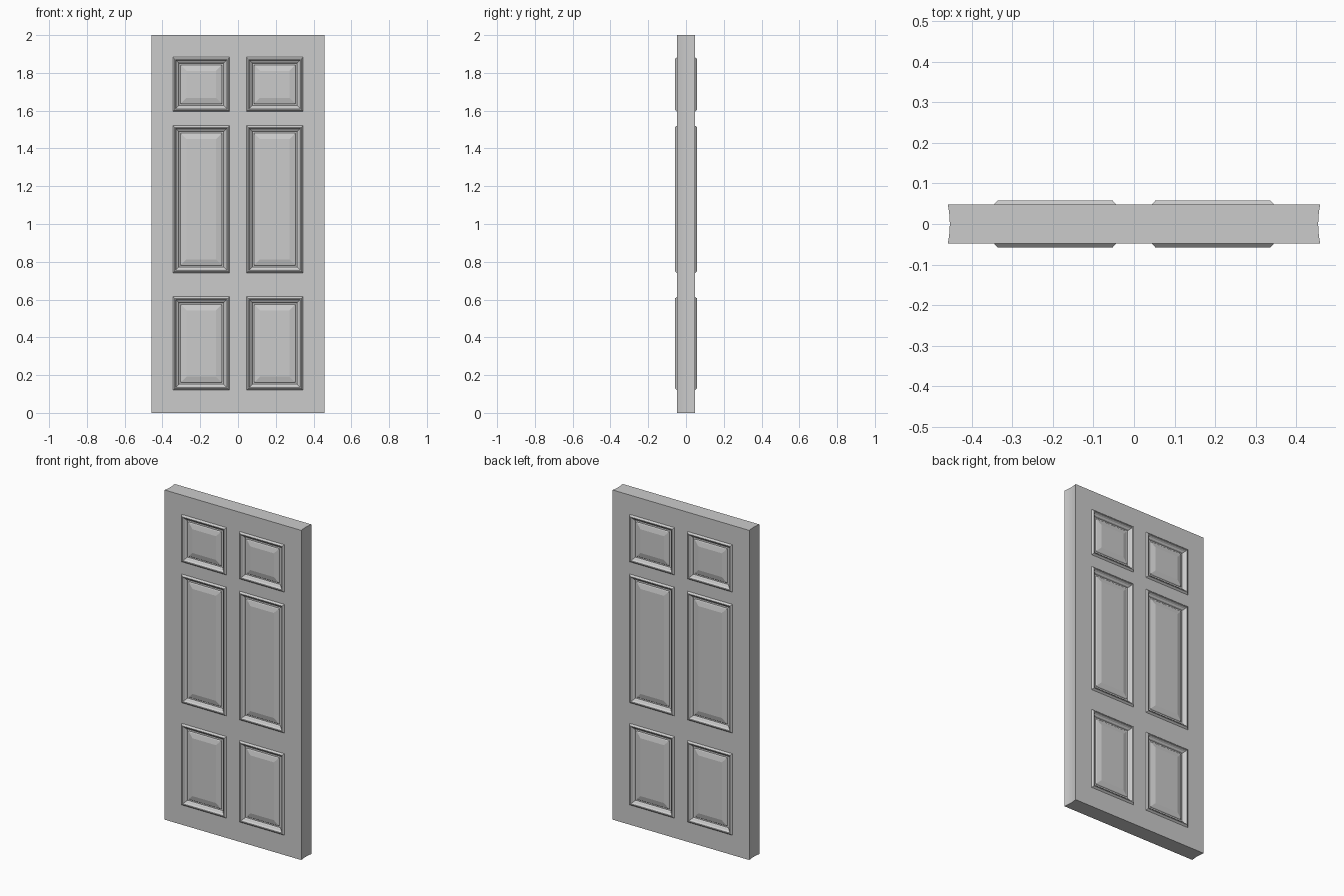
import bpy, bmesh

if "Cube" in bpy.data.objects:
    bpy.data.objects.remove(bpy.data.objects["Cube"])

HALF_W, MID_W, HALF_T, HEIGHT = 0.459, 0.454, 0.048, 2.0
PANEL_X = [(-0.345, -0.044), (0.044, 0.345)]
PANEL_Z = [(0.12, 0.615), (0.74, 1.521), (1.595, 1.883)]
# moulding section: inset from the opening, distance from the door's mid plane
MOULDING = [(0, HALF_T), (0.009, 0.058), (0.014, 0.057), (0.021, 0.047),
            (0.028, 0.043), (0.032, 0.036), (0.040, 0.036), (0.044, 0.040),
            (0.072, 0.047)]

bm = bmesh.new()


def face(points):
    bm.faces.new([bm.verts.new(p) for p in points])


def rect(x0, x1, z0, z1, y):
    return [(x0, y, z0), (x1, y, z0), (x1, y, z1), (x0, y, z1)]


xs = [-HALF_W, *[x for p in PANEL_X for x in p], HALF_W]
zs = [0, *[z for p in PANEL_Z for z in p], HEIGHT]

# both faces: stiles and rails around the panels, moulded rings inside them
for side in (-1, 1):
    for i, (x0, x1) in enumerate(zip(xs, xs[1:])):
        for j, (z0, z1) in enumerate(zip(zs, zs[1:])):
            if i % 2 == 0 or j % 2 == 0:
                face(rect(x0, x1, z0, z1, side * HALF_T))
                continue
            rings = [rect(x0 + d, x1 - d, z0 + d, z1 - d, side * y) for d, y in MOULDING]
            for a, b in zip(rings, rings[1:]):
                for k in range(4):
                    n = (k + 1) % 4
                    face([a[k], a[n], b[n], b[k]])
            face(rings[-1])

# slightly hollow long edges
ys = [HALF_T * (k / 4 - 1) for k in range(9)]
edge = [(MID_W + (HALF_W - MID_W) * (y / HALF_T) ** 2, y) for y in ys]
for s in (-1, 1):
    for (xa, ya), (xb, yb) in zip(edge, edge[1:]):
        for z0, z1 in zip(zs, zs[1:]):
            face([(s * xa, ya, z0), (s * xb, yb, z0), (s * xb, yb, z1), (s * xa, ya, z1)])

# top and bottom ends, including the points shared with the faces
outline = edge + [(x, HALF_T) for x in xs[-2:0:-1]]
outline += [(-x, y) for x, y in reversed(edge)] + [(x, -HALF_T) for x in xs[1:-1]]
for z in (0, HEIGHT):
    face([(x, y, z) for x, y in outline])

bmesh.ops.remove_doubles(bm, verts=bm.verts, dist=1e-5)
bmesh.ops.recalc_face_normals(bm, faces=bm.faces)
mesh = bpy.data.meshes.new("panelled_door")
bm.to_mesh(mesh)
bm.free()
door = bpy.data.objects.new("panelled_door", mesh)
bpy.context.collection.objects.link(door)
